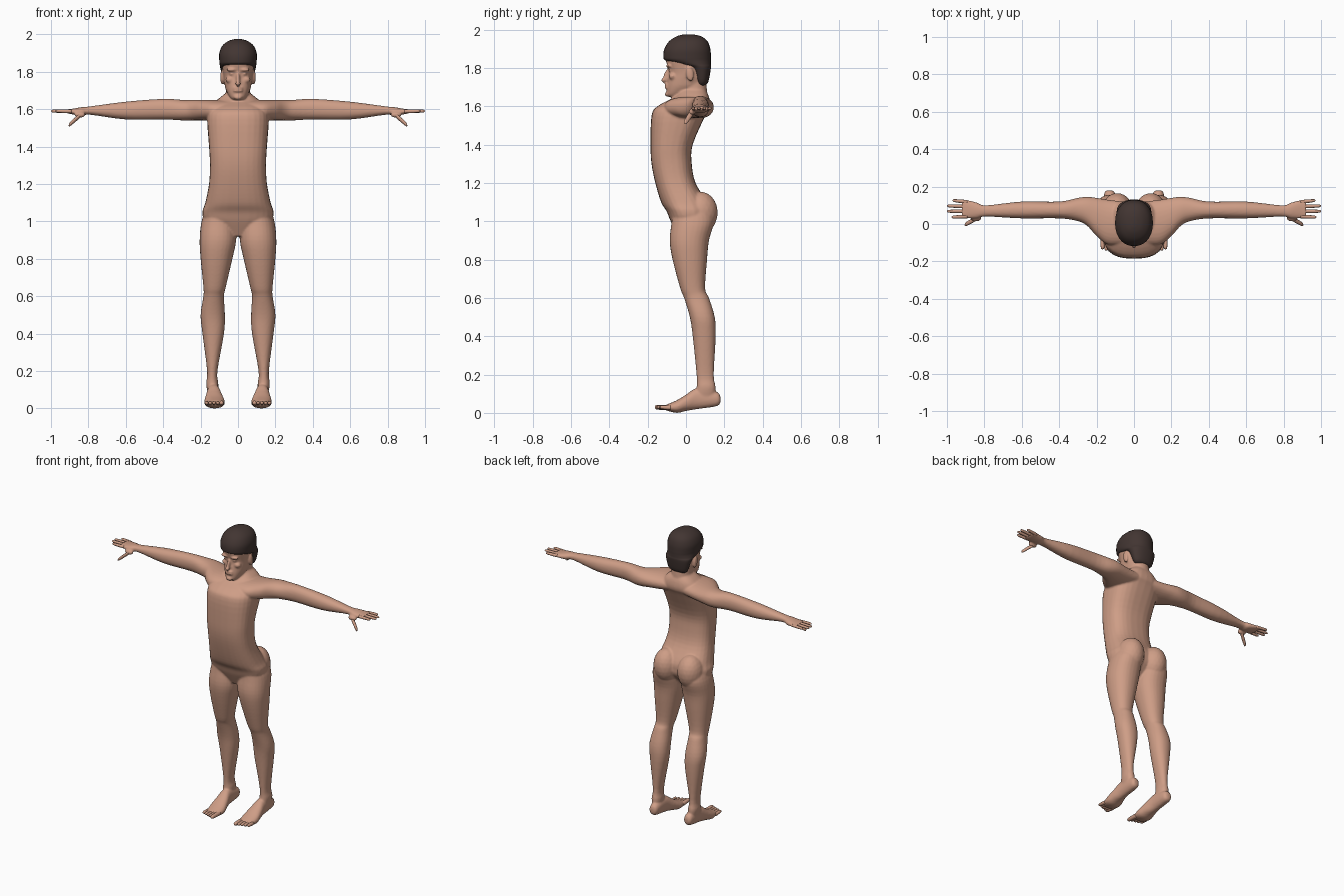
import bpy, bmesh
from math import cos, sin, pi, copysign
from mathutils import Matrix, Vector

cube = bpy.data.objects.get("Cube")
if cube:
    bpy.data.objects.remove(cube)


def material(name, rgb):
    mat = bpy.data.materials.new(name)
    mat.use_nodes = True
    mat.diffuse_color = (*rgb, 1)
    shader = mat.node_tree.nodes["Principled BSDF"]
    shader.inputs["Base Color"].default_value = mat.diffuse_color
    shader.inputs["Roughness"].default_value = .8
    return mat


skin = material("skin", (.62, .34, .24))
dark_hair = material("dark brown hair", (.055, .036, .032))


def smooth_rows(rows, steps):
    """Insert Catmull-Rom steps between the given rows."""
    rows = [Vector(row) for row in rows]
    padded = [rows[0], *rows, rows[-1]]
    dense = []
    for before, start, end, after in zip(padded, padded[1:], padded[2:], padded[3:]):
        for step in range(steps):
            t = step / steps
            pull_in, pull_out = (end - before) / 2, (after - start) / 2
            bend = 3 * (end - start) - 2 * pull_in - pull_out
            twist = 2 * (start - end) + pull_in + pull_out
            dense.append(start + t * (pull_in + t * (bend + t * twist)))
    return dense + [rows[-1]]


def rounded(angle_part, power):
    return copysign(abs(angle_part) ** (2 / power), angle_part)


def loft(bm, axis, rows, side=1, power=2.2, steps=4, count=28):
    """Skin rows of (position, low u, high u, low v, high v) along an axis."""
    rings = []
    for pos, u_low, u_high, v_low, v_high in smooth_rows(rows, steps):
        ring = []
        for k in range(count):
            angle = 2 * pi * k / count
            u = (u_low + u_high + (u_high - u_low) * rounded(cos(angle), power)) / 2
            v = (v_low + v_high + (v_high - v_low) * rounded(sin(angle), power)) / 2
            point = {"x": (pos, u, v), "y": (u, pos, v), "z": (u, v, pos)}[axis]
            ring.append(bm.verts.new((point[0] * side, point[1], point[2])))
        rings.append(ring)
    for lower, upper in zip(rings, rings[1:]):
        for k in range(count):
            after = (k + 1) % count
            bm.faces.new((lower[k], lower[after], upper[after], upper[k]))
    bm.faces.new(rings[0])
    bm.faces.new(rings[-1])


def upright(bm, rows, power):
    """Loft centred rows of (height, half width, front, back)."""
    loft(bm, "z", [(z, -half, half, front, back) for z, half, front, back in rows],
         power=power)


def blob(bm, centre, radii, turn=0):
    matrix = (Matrix.Translation(centre) @ Matrix.Rotation(turn, 4, "X")
              @ Matrix.Diagonal((*radii, 1)))
    bmesh.ops.create_icosphere(bm, subdivisions=3, radius=1, matrix=matrix)


def finish(name, bm, mat):
    bmesh.ops.recalc_face_normals(bm, faces=bm.faces)
    for face in bm.faces:
        face.smooth = True
    mesh = bpy.data.meshes.new(name)
    bm.to_mesh(mesh)
    bm.free()
    mesh.materials.append(mat)
    obj = bpy.data.objects.new(name, mesh)
    bpy.context.collection.objects.link(obj)
    return obj


def digit(name, axis, start, end, radius, side):
    """Build one round-tipped finger or toe."""
    bm = bmesh.new()
    start, end = Vector(start), Vector(end)
    along = "xyz".index(axis)
    rows = []
    for t, scale in ((0, 1), (.4, 1), (.9, .8), (1, .2)):
        point = start.lerp(end, t)
        u, v = [value for i, value in enumerate(point) if i != along]
        r = radius * scale
        rows.append((point[along], u - r, u + r, v - r, v + r))
    loft(bm, axis, rows, side, power=2, steps=3, count=12)
    finish(name, bm, skin)


# Torso
body = bmesh.new()
upright(body, [
    (.92, .04, -.04, .04), (1, .17, -.08, .11), (1.05, .19, -.1, .12),
    (1.1, .175, -.13, .11), (1.2, .155, -.16, .05), (1.3, .15, -.18, .03),
    (1.4, .155, -.185, .035), (1.55, .165, -.18, .1), (1.6, .15, -.15, .125),
    (1.65, .11, -.06, .12), (1.69, .06, -.03, .1)], power=2.6)

# Neck
upright(body, [(1.6, .08, -.07, .12), (1.68, .065, -.03, .11), (1.78, .06, -.03, .1)],
        power=2.2)

for side in (1, -1):
    # Buttocks
    blob(body, (side * .09, .07, 1.04), (.085, .095, .115), -.15)

    # Legs
    loft(body, "z", [
        (1.08, .03, .165, -.07, .12), (1, .014, .195, -.075, .145),
        (.9, .01, .205, -.085, .12), (.8, .03, .2, -.07, .11),
        (.65, .065, .185, -.03, .1), (.6, .075, .185, -.01, .12),
        (.5, .07, .2, .02, .15), (.4, .075, .19, .035, .155),
        (.2, .11, .165, .055, .145), (.13, .105, .17, .055, .155),
        (.05, .11, .155, .04, .15)], side)

    # Feet
    loft(body, "y", [
        (.18, .12, .145, .055, .085), (.16, .1, .16, .035, .11),
        (.06, .095, .165, .02, .13), (0, .08, .175, .01, .095),
        (-.05, .07, .18, 0, .065), (-.11, .08, .165, .015, .04)], side)

    # Arms and palms
    loft(body, "x", [
        (.06, -.11, .12, 1.55, 1.65), (.14, -.11, .13, 1.54, 1.65),
        (.2, -.065, .14, 1.54, 1.65), (.25, -.01, .145, 1.54, 1.65),
        (.3, .015, .14, 1.54, 1.65), (.4, .03, .12, 1.545, 1.655),
        (.6, .03, .12, 1.545, 1.64), (.79, .04, .1, 1.57, 1.615),
        (.84, .03, .115, 1.565, 1.61), (.9, .03, .13, 1.575, 1.6),
        (.92, .035, .125, 1.58, 1.6)], side)

    # Thumb base and ears
    blob(body, (side * .845, .03, 1.57), (.03, .016, .016))
    blob(body, (side * .085, .02, 1.77), (.01, .02, .04), .15)

# Head
upright(body, [
    (1.65, .02, -.09, -.05), (1.66, .04, -.1, -.01), (1.7, .064, -.1, .075),
    (1.74, .073, -.095, .1), (1.78, .078, -.09, .11), (1.85, .087, -.107, .115),
    (1.9, .085, -.1, .105), (1.94, .06, -.06, .08)], power=2.3)

# Nose, chin and lips
blob(body, (0, -.104, 1.757), (.011, .014, .04), -.3)
blob(body, (0, -.116, 1.737), (.014, .014, .011))
blob(body, (0, -.1, 1.663), (.022, .01, .013))
for height in (1.712, 1.698):
    blob(body, (0, -.1, height), (.026, .012, .006))

# Brows, eyes and cheeks
for side in (1, -1):
    blob(body, (side * .034, -.09, 1.81), (.03, .015, .008))
    blob(body, (side * .034, -.08, 1.787), (.014, .012, .007))
    blob(body, (side * .043, -.07, 1.757), (.024, .02, .018))

# Blend the overlapping parts into one surface
figure = finish("body", body, skin)
blend = figure.modifiers.new("blend parts", "REMESH")
blend.mode = "VOXEL"
blend.voxel_size = .006
blend.use_smooth_shade = True
soften = figure.modifiers.new("soften", "SMOOTH")
soften.factor = .5
soften.iterations = 4

# Fingers and toes
fingers = {"index": (.04, .037, .975), "middle": (.068, .068, 1),
           "ring": (.093, .097, 1), "little": (.118, .126, .97)}
toes = ["big", "second", "third", "fourth", "little"]
for side, label in ((1, "left"), (-1, "right")):
    for name, (root, tip, reach) in fingers.items():
        digit(f"{label}_{name}_finger", "x", (.89, root, 1.588), (reach, tip, 1.59),
              .0095, side)
    digit(f"{label}_thumb", "x", (.835, .035, 1.575), (.905, -.005, 1.513), .013, side)
    for k, name in enumerate(toes):
        x = .088 + .02 * k
        digit(f"{label}_{name}_toe", "y", (x, -.08, .027), (x, -.163 + .007 * k, .03),
              .011 if k else .014, side)

# Hair
hair = bmesh.new()
upright(hair, [
    (1.71, .05, .06, .1), (1.73, .07, .05, .117), (1.8, .09, .02, .13),
    (1.82, .095, -.05, .13), (1.84, .098, -.108, .13), (1.86, .1, -.118, .13),
    (1.9, .1, -.113, .127), (1.94, .083, -.088, .112), (1.965, .05, -.05, .08),
    (1.975, .015, -.015, .04)], power=2.2)
finish("hair", hair, dark_hair)
